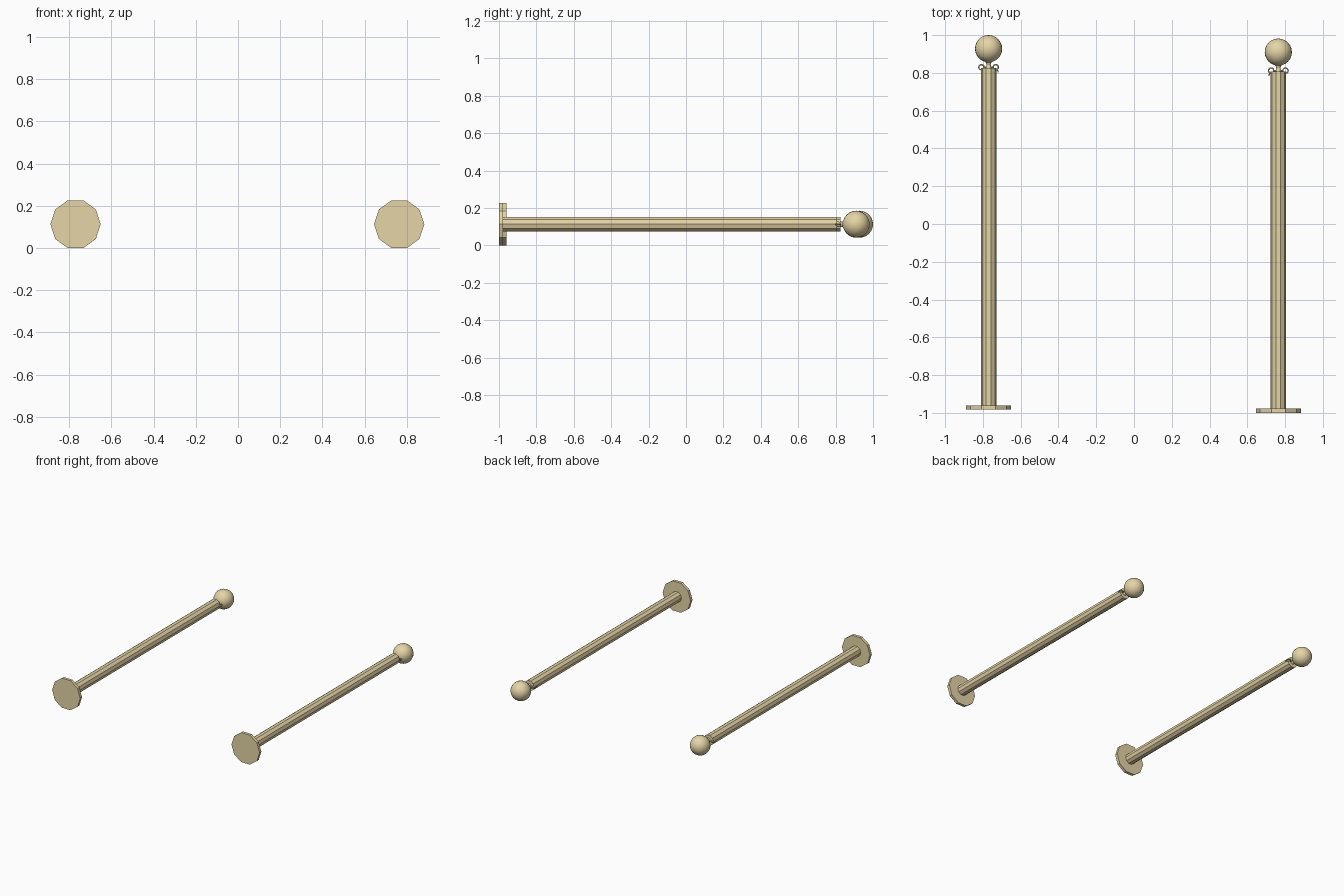
import bpy, bmesh, math
from mathutils import Matrix

if "Cube" in bpy.data.objects:
    bpy.data.objects.remove(bpy.data.objects["Cube"])

brass = bpy.data.materials.new("brass")
brass.diffuse_color = (0.78, 0.66, 0.38, 1)
brass.use_nodes = True
brass.node_tree.nodes["Principled BSDF"].inputs["Base Color"].default_value = brass.diffuse_color
Z = 0.113  # axis height


def lathe(name, profile, sides, x, y0, smooth=False):
    """Revolve (radius, y) points around an axis parallel to y."""
    bm = bmesh.new()
    rings = []
    for r, y in profile:
        if r == 0:
            rings.append([bm.verts.new((x, y0 + y, Z))] * sides)
        else:
            rings.append([bm.verts.new((x + r * math.cos(2 * math.pi * i / sides), y0 + y,
                                        Z + r * math.sin(2 * math.pi * i / sides)))
                          for i in range(sides)])
    for a, b in zip(rings, rings[1:]):
        for i in range(sides):
            j = (i + 1) % sides
            bm.faces.new(list(dict.fromkeys((a[i], a[j], b[j], b[i]))))
    for ring in (rings[0], rings[-1]):
        if ring[0] is not ring[1]:
            bm.faces.new(ring)
    bmesh.ops.recalc_face_normals(bm, faces=bm.faces)
    me = bpy.data.meshes.new(name)
    bm.to_mesh(me)
    bm.free()
    if smooth:
        me.shade_smooth()
    me.materials.append(brass)
    ob = bpy.data.objects.new(name, me)
    bpy.context.collection.objects.link(ob)
    return ob


def wire(name, pts, radius, cyclic):
    """Small round wire along a path."""
    cu = bpy.data.curves.new(name, 'CURVE')
    cu.dimensions = '3D'
    cu.bevel_depth = radius
    cu.bevel_resolution = 1
    cu.use_fill_caps = True
    sp = cu.splines.new('POLY')
    sp.points.add(len(pts) - 1)
    for p, co in zip(sp.points, pts):
        p.co = (*co, 1)
    sp.use_cyclic_u = cyclic
    cu.materials.append(brass)
    ob = bpy.data.objects.new(name, cu)
    bpy.context.collection.objects.link(ob)


def post(side, x, y0, inner):
    # Ten-sided foot and shaft
    lathe(side + "_base", [(0.119, 0), (0.119, 0.022)], 10, x, y0)
    lathe(side + "_shaft", [(0.041, 0.02), (0.041, 1.808)], 10, x, y0)
    # Flared neck under the ball
    lathe(side + "_neck", [(0.016, 1.805), (0.011, 1.825), (0.015, 1.838), (0.034, 1.852)],
          12, x, y0)
    # Ball finial
    n, r = 12, 0.072
    ball = [(0 if i in (0, n) else r * math.sin(math.pi * i / n),
             1.910 - r * math.cos(math.pi * i / n)) for i in range(n + 1)]
    lathe(side + "_ball", ball, 24, x, y0, True)
    # Rope rings either side of the neck, joined by a cross wire
    for s in (-1, 1):
        cx, cy = x + s * 0.038, y0 + 1.812
        pts = [(cx + 0.014 * math.cos(math.pi * i / 6), cy + 0.014 * math.sin(math.pi * i / 6), Z)
               for i in range(12)]
        wire(side + "_rope_ring", pts, 0.0035, True)
    wire(side + "_ring_bar", [(x - 0.026, y0 + 1.812, Z), (x + 0.026, y0 + 1.812, Z)], 0.004, False)
    # Little clasp tail on the inner ring
    hx = x + inner * 0.042
    wire(side + "_clasp", [(hx, y0 + 1.8, Z), (hx + inner * 0.008, y0 + 1.792, Z),
                           (hx + inner * 0.008, y0 + 1.784, Z)], 0.003, False)


post("left", -0.77, -0.982, 1)
post("right", 0.764, -1.0, -1)
